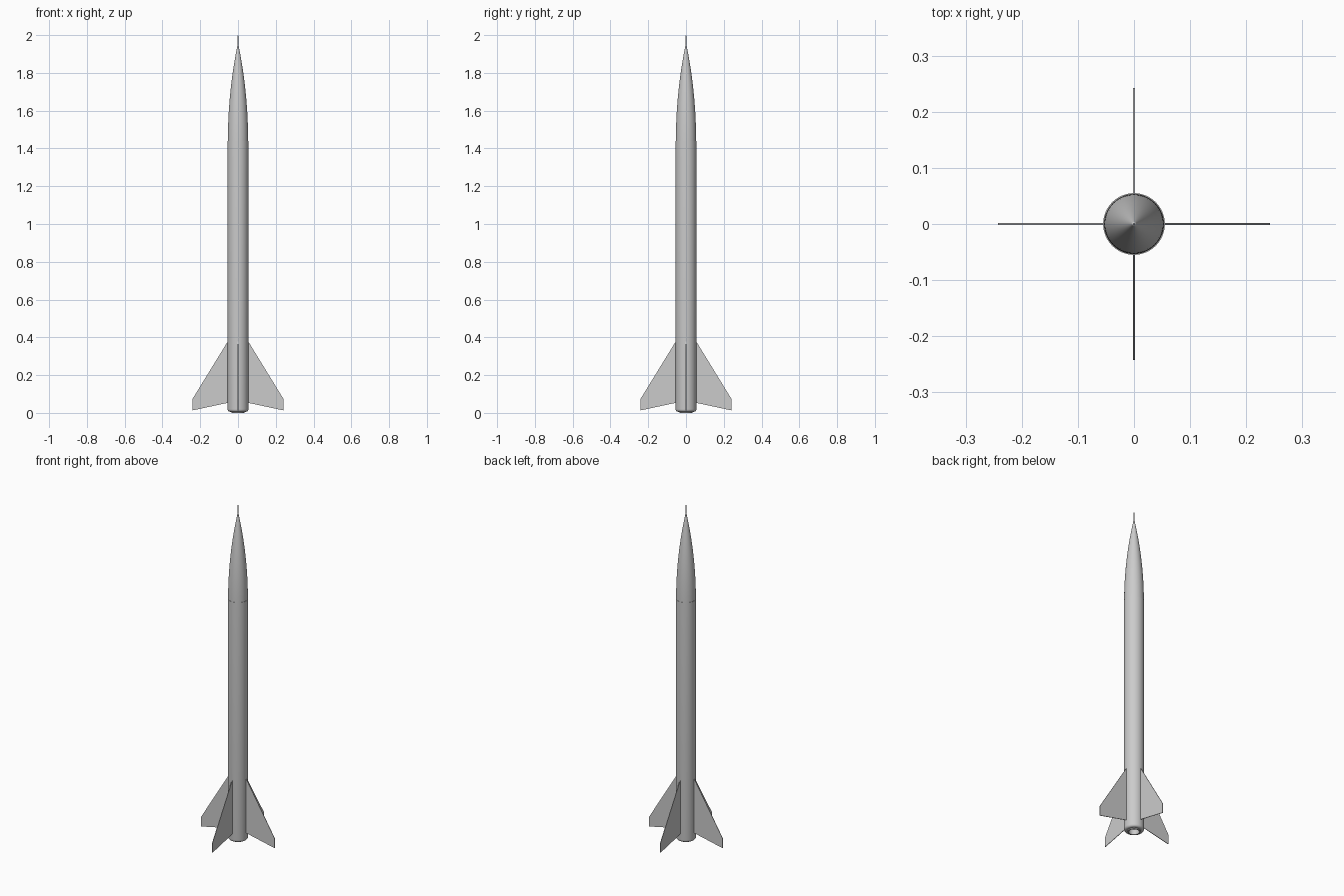
import bpy, bmesh, math
from mathutils import Matrix

if "Cube" in bpy.data.objects:
    bpy.data.objects.remove(bpy.data.objects["Cube"])


def finish(name, bm, smooth=True):
    bmesh.ops.recalc_face_normals(bm, faces=bm.faces)
    mesh = bpy.data.meshes.new(name)
    bm.to_mesh(mesh)
    bm.free()
    obj = bpy.data.objects.new(name, mesh)
    bpy.context.collection.objects.link(obj)
    if smooth:
        bpy.ops.object.select_all(action='DESELECT')
        obj.select_set(True)
        bpy.context.view_layer.objects.active = obj
        bpy.ops.object.shade_smooth_by_angle(angle=math.radians(35))
    return obj


def lathe(name, profile, steps=64):
    # Spin an (r, z) profile around the z axis
    bm = bmesh.new()
    verts = [bm.verts.new((r, 0, z)) for r, z in profile]
    edges = [bm.edges.new(pair) for pair in zip(verts, verts[1:])]
    bmesh.ops.spin(bm, geom=verts + edges, cent=(0, 0, 0), axis=(0, 0, 1),
                   angle=math.tau, steps=steps)
    bmesh.ops.remove_doubles(bm, verts=bm.verts, dist=1e-5)
    return finish(name, bm)


# Body tube with a rounded tail
R = 0.055
tail = [(0.043 + 0.012 * math.sin(a), 0.02 - 0.014 * math.cos(a))
        for a in (math.radians(15 * i) for i in range(7))]
lathe("body_tube", [(0.034, 0.006)] + tail + [(R, 1.44), (0.0, 1.44)])

# Recessed motor nozzle
lathe("motor_nozzle", [(0.0, 0.03), (0.026, 0.03), (0.029, 0.0),
                       (0.035, 0.0), (0.035, 0.012)])

# Ogive nose cone, set slightly inside the tube
BASE, LENGTH, NOSE_R = 1.44, 0.52, 0.0535
rho = (NOSE_R ** 2 + LENGTH ** 2) / (2 * NOSE_R)
ogive = []
for i in range(25):
    h = LENGTH * i / 24
    ogive.append((max(0.0, math.sqrt(rho ** 2 - h ** 2) + NOSE_R - rho), BASE + h))
ogive[-1] = (0.0, BASE + LENGTH)
lathe("nose_cone", ogive)

# Thin probe on the nose
lathe("nose_probe", [(0.0, 1.93), (0.002, 1.93), (0.002, 1.998), (0.0, 2.0)], 16)

# Four swept fins
FIN = [(0.05, 0.385), (0.242, 0.072), (0.242, 0.013), (0.05, 0.054)]
T = 0.003
for i, side in enumerate(("right", "back", "left", "front")):
    bm = bmesh.new()
    face = bm.faces.new([bm.verts.new((x, -T / 2, z)) for x, z in FIN])
    new = bmesh.ops.extrude_face_region(bm, geom=[face])["geom"]
    bmesh.ops.translate(bm, vec=(0, T, 0),
                        verts=[v for v in new if isinstance(v, bmesh.types.BMVert)])
    bmesh.ops.rotate(bm, verts=bm.verts, cent=(0, 0, 0),
                     matrix=Matrix.Rotation(i * math.pi / 2, 3, 'Z'))
    finish(side + "_fin", bm, smooth=False)
